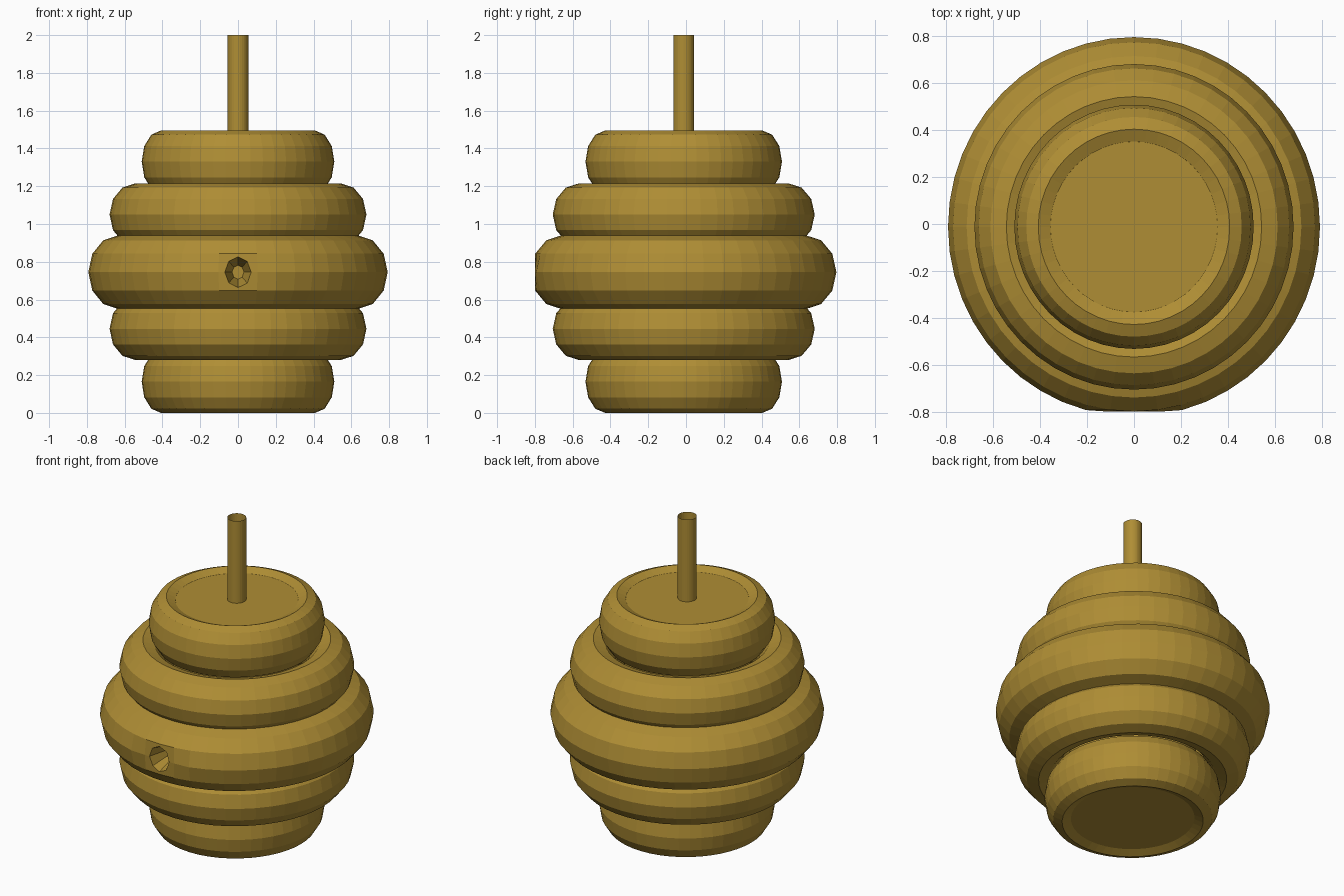
import bpy, bmesh, math
from mathutils import Matrix

if "Cube" in bpy.data.objects:
    bpy.data.objects.remove(bpy.data.objects["Cube"])

CY = -0.012     # the stack sits slightly forward
SY = 1.02       # coils are a touch deeper than wide

honey = bpy.data.materials.new("honey_straw")
honey.diffuse_color = (0.43, 0.27, 0.035, 1)
honey.use_nodes = True
honey.node_tree.nodes["Principled BSDF"].inputs["Base Color"].default_value = honey.diffuse_color


def make_object(name, bm):
    bmesh.ops.recalc_face_normals(bm, faces=bm.faces)
    mesh = bpy.data.meshes.new(name)
    bm.to_mesh(mesh)
    bm.free()
    mesh.materials.append(honey)
    obj = bpy.data.objects.new(name, mesh)
    bpy.context.collection.objects.link(obj)
    return obj


def coil(name, z, major, half_height, front=None):
    """Stretched 48 x 12 torus; optionally flattened at the front."""
    bm = bmesh.new()
    rows = []
    for i in range(48):
        a = 2 * math.pi * i / 48
        row = []
        for j in range(12):
            b = 2 * math.pi * j / 12
            r = major * (1 + 0.25 * math.cos(b))
            y = CY + SY * r * math.sin(a)
            if front is not None:
                y = max(y, front)
            row.append(bm.verts.new((r * math.cos(a), y, z + half_height * math.sin(b))))
        rows.append(row)
    for i in range(48):
        p, q = rows[i], rows[(i + 1) % 48]
        for j in range(12):
            k = (j + 1) % 12
            bm.faces.new((p[j], q[j], q[k], p[k]))
    return make_object(name, bm)


def cylinder(name, radius, z0, z1, sides, caps):
    bm = bmesh.new()
    bmesh.ops.create_cone(bm, cap_ends=caps, segments=sides, radius1=radius, radius2=radius,
                          depth=z1 - z0, matrix=Matrix.Translation((0, CY, (z0 + z1) / 2)))
    return make_object(name, bm)


# Five stacked coils
coil("bottom_coil", 0.165, 0.408, 0.165)
coil("lower_coil", 0.445, 0.544, 0.165)
middle = coil("middle_coil", 0.745, 0.634, 0.195, front=-0.8)
coil("upper_coil", 1.05, 0.544, 0.165)
coil("top_coil", 1.33, 0.408, 0.165)

# Core that closes the top and bottom, and the open hanging tube
cylinder("core", 0.37, 0.022, 1.472, 48, True)
cylinder("hanging_tube", 0.055, 1.46, 2.0, 32, False)

# Tapered eight-sided entrance cut into the middle coil
bm = bmesh.new()
bmesh.ops.create_cone(bm, cap_ends=True, segments=8, radius1=0.037, radius2=0.085, depth=0.16)
bmesh.ops.transform(bm, verts=bm.verts, matrix=Matrix.Translation((0, -0.73, 0.745))
                    @ Matrix.Diagonal((0.85, 1, 1, 1)) @ Matrix.Rotation(math.pi / 2, 4, 'X'))
cutter = make_object("entrance_cutter", bm)
cutter.hide_render = True
mod = middle.modifiers.new("entrance", 'BOOLEAN')
mod.operation = 'DIFFERENCE'
mod.solver = 'EXACT'
mod.object = cutter
bpy.context.view_layer.objects.active = middle
bpy.ops.object.modifier_apply(modifier=mod.name)
bpy.data.objects.remove(cutter)
